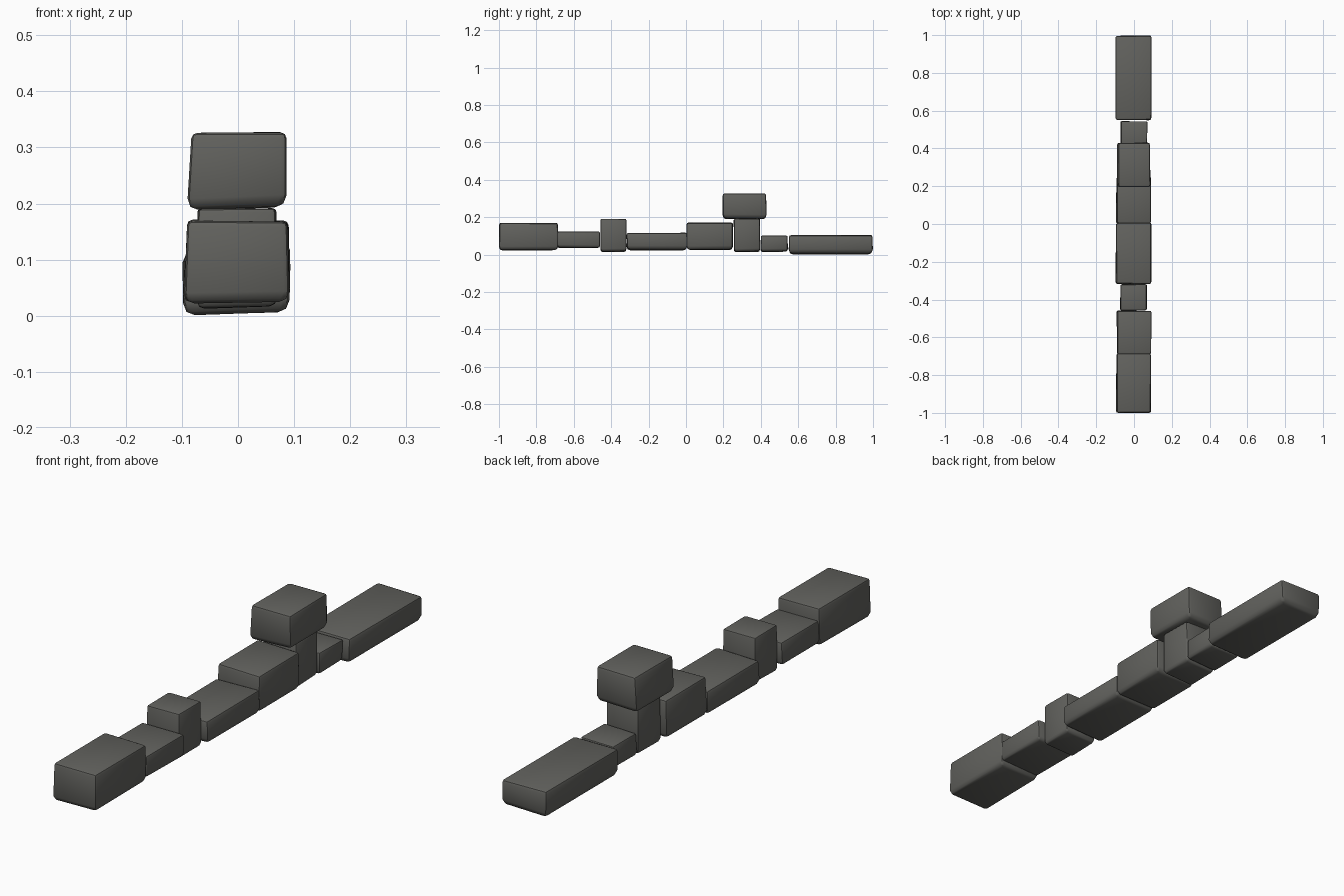
import bpy, bmesh, random, math

if "Cube" in bpy.data.objects:
    bpy.data.objects.remove(bpy.data.objects["Cube"])

random.seed(4)
stone_mat = bpy.data.materials.new("dark grey stone")
stone_mat.diffuse_color = (0.122, 0.122, 0.112, 1)
stone_mat.use_nodes = True
stone_mat.node_tree.nodes["Principled BSDF"].inputs["Base Color"].default_value = stone_mat.diffuse_color


def stone(name, x0, x1, y0, y1, z0, z1, taper=0.006, bevel=0.014):
    """Rounded, slightly irregular block; the top is a little narrower."""
    bm = bmesh.new()
    bmesh.ops.create_cube(bm, size=1)
    for v in bm.verts:
        top = v.co.z > 0
        left = v.co.x < 0
        jx, jy, jz = (random.uniform(0, 0.004) for _ in range(3))
        x = x0 + jx + (taper if top else 0) if left else x1 - jx
        y = y0 + jy if v.co.y < 0 else y1 - jy
        z = z1 - jz if top else z0 + jz + (0 if left else 0.004)
        v.co = (x, y, z)
    # wider rounding underneath, tighter rounding on top
    zm = (z0 + z1) / 2
    under = [e for e in bm.edges if all(v.co.z < zm for v in e.verts)]
    bmesh.ops.bevel(bm, geom=under, offset=bevel * 1.3, segments=2,
                    profile=0.5, affect='EDGES')
    rest = [e for e in bm.edges
            if len(e.link_faces) == 2 and e.calc_face_angle() > math.radians(60)]
    bmesh.ops.bevel(bm, geom=rest, offset=bevel * 0.7, segments=2,
                    profile=0.5, affect='EDGES')
    bmesh.ops.recalc_face_normals(bm, faces=bm.faces[:])
    me = bpy.data.meshes.new(name)
    bm.to_mesh(me)
    bm.free()
    me.materials.append(stone_mat)
    ob = bpy.data.objects.new(name, me)
    bpy.context.collection.objects.link(ob)
    bpy.ops.object.select_all(action='DESELECT')
    ob.select_set(True)
    bpy.context.view_layer.objects.active = ob
    bpy.ops.object.shade_smooth_by_angle(angle=math.radians(40))
    return ob


# row of stones, front to back
stone("front_end_stone", -0.097, 0.092, -1.0, -0.683, 0.020, 0.171)
stone("front_low_stone", -0.094, 0.094, -0.69, -0.458, 0.032, 0.124, 0.004, 0.010)
stone("front_upright_stone", -0.074, 0.069, -0.460, -0.318, 0.012, 0.192, 0.001, 0.010)
stone("middle_low_stone", -0.099, 0.094, -0.319, 0.008, 0.022, 0.117, 0.003)
stone("middle_tall_stone", -0.097, 0.092, 0.002, 0.252, 0.022, 0.172)
stone("back_upright_stone", -0.074, 0.069, 0.254, 0.397, 0.012, 0.194, 0.001, 0.010)
stone("back_small_stone", -0.074, 0.072, 0.397, 0.547, 0.012, 0.102, 0.002, 0.010)
stone("back_end_stone", -0.101, 0.095, 0.548, 1.0, 0.0, 0.106, 0.002, 0.016)

# stone balanced on the back upright
stone("cap_stone", -0.093, 0.087, 0.194, 0.432, 0.188, 0.328, 0.010, 0.015)
